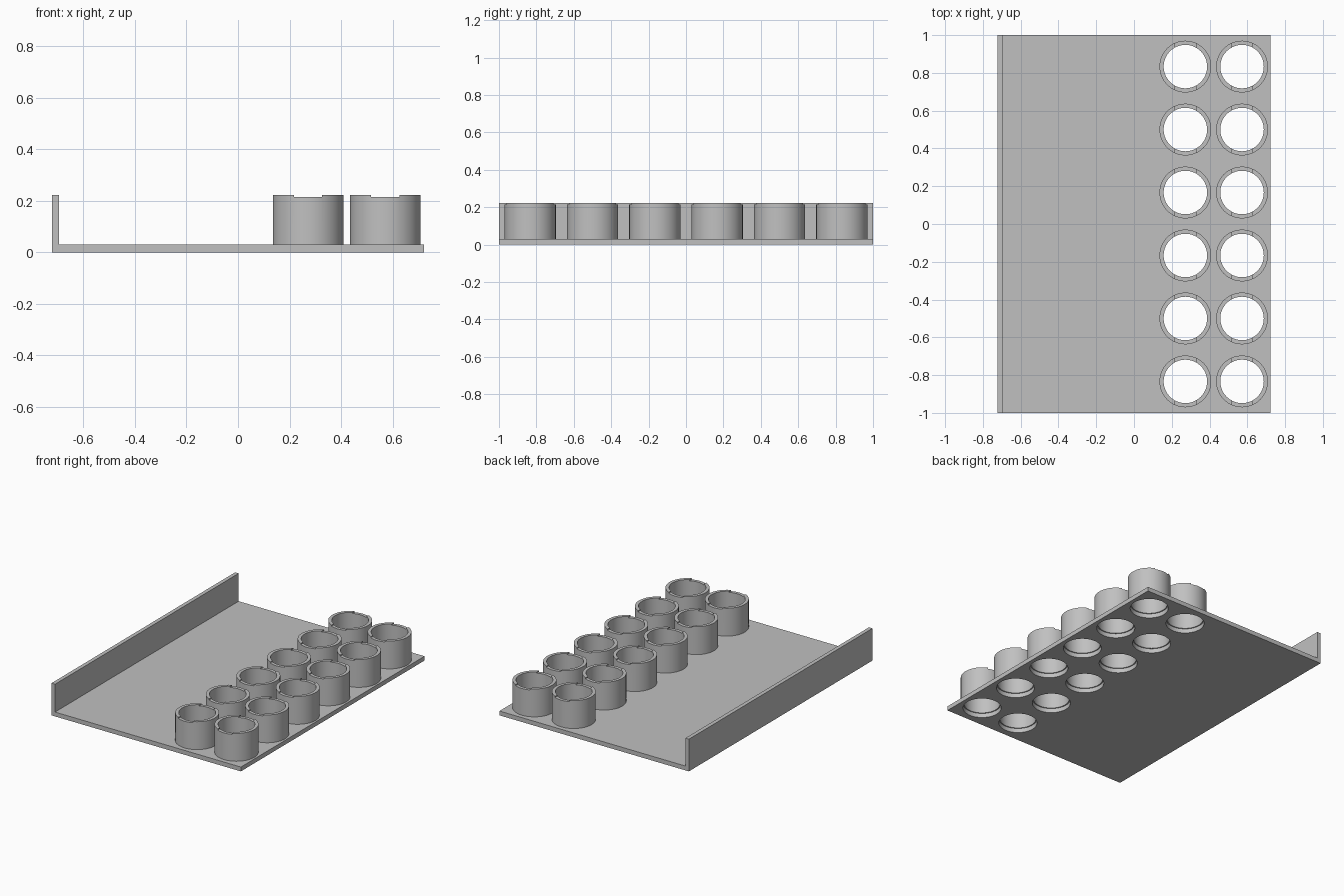
import bpy
import bmesh
import math
from mathutils import Matrix

if "Cube" in bpy.data.objects:
    bpy.data.objects.remove(bpy.data.objects["Cube"], do_unlink=True)

HALF_X, HALF_Y = 0.722, 1.0
FLOOR, TOP = 0.03, 0.222
OUTER, INNER, HOLE = 0.137, 0.115, 0.122
NOTCH_WIDTH, NOTCH_DEPTH = 0.11, 0.008
COLUMNS = (0.272, 0.572)
ROWS = [(i - 2.5) / 3 for i in range(6)]

grey = bpy.data.materials.new("plain grey")
grey.use_nodes = True
colour = (0.53, 0.53, 0.53, 1)
grey.diffuse_color = colour
grey.node_tree.nodes["Principled BSDF"].inputs["Base Color"].default_value = colour


def finish(name, bm):
    mesh = bpy.data.meshes.new(name)
    bmesh.ops.recalc_face_normals(bm, faces=bm.faces[:])
    bm.to_mesh(mesh)
    bm.free()
    mesh.materials.append(grey)
    obj = bpy.data.objects.new(name, mesh)
    bpy.context.collection.objects.link(obj)
    return obj


def select(obj):
    bpy.ops.object.select_all(action="DESELECT")
    obj.select_set(True)
    bpy.context.view_layer.objects.active = obj


def cut(obj, cutter):
    cutter.hide_render = True
    mod = obj.modifiers.new("cut", "BOOLEAN")
    mod.operation = "DIFFERENCE"
    mod.solver = "EXACT"
    mod.object = cutter
    select(obj)
    bpy.ops.object.modifier_apply(modifier=mod.name)
    bpy.data.objects.remove(cutter, do_unlink=True)


def smooth(obj):
    select(obj)
    bpy.ops.object.shade_smooth_by_angle(angle=math.radians(30))


# Base tray: L-shaped profile extruded along its length
WALL = -HALF_X + 0.027
profile = [(-HALF_X, 0), (HALF_X, 0), (HALF_X, FLOOR),
           (WALL, FLOOR), (WALL, TOP), (-HALF_X, TOP)]
bm = bmesh.new()
face = bm.faces.new([bm.verts.new((x, -HALF_Y, z)) for x, z in profile])
side = bmesh.ops.extrude_face_region(bm, geom=[face])["geom"]
moved = [v for v in side if isinstance(v, bmesh.types.BMVert)]
bmesh.ops.translate(bm, verts=moved, vec=(0, 2 * HALF_Y, 0))
tray = finish("tray_with_back_wall", bm)

# Round holes through the tray under every cup
bm = bmesh.new()
for x in COLUMNS:
    for y in ROWS:
        bmesh.ops.create_cone(bm, cap_ends=True, segments=64, radius1=HOLE,
                              radius2=HOLE, depth=0.1,
                              matrix=Matrix.Translation((x, y, 0.01)))
cut(tray, finish("hole_cutter", bm))
smooth(tray)

# Open cup: rectangular wall section spun around the axis
bm = bmesh.new()
section = [(INNER, FLOOR), (OUTER, FLOOR), (OUTER, TOP), (INNER, TOP)]
verts = [bm.verts.new((r, 0, z)) for r, z in section]
edges = [bm.edges.new((verts[i], verts[(i + 1) % 4])) for i in range(4)]
bmesh.ops.spin(bm, geom=verts + edges, axis=(0, 0, 1), cent=(0, 0, 0),
               angle=math.tau, steps=64, use_duplicate=False)
bmesh.ops.remove_doubles(bm, verts=bm.verts[:], dist=0.0001)
cup = finish("cup", bm)

# Shallow notches across the front and back of the rim
bm = bmesh.new()
bmesh.ops.create_cube(bm, size=1)
bmesh.ops.scale(bm, vec=(NOTCH_WIDTH, 0.4, 0.1), verts=bm.verts[:])
bmesh.ops.translate(bm, vec=(0, 0, TOP - NOTCH_DEPTH + 0.05), verts=bm.verts[:])
cut(cup, finish("notch_cutter", bm))
smooth(cup)

# Two columns of six cups
for c, x in enumerate(COLUMNS):
    for r, y in enumerate(ROWS):
        item = cup if c == r == 0 else cup.copy()
        if item is not cup:
            bpy.context.collection.objects.link(item)
        item.name = f"cup_{c + 1}_{r + 1}"
        item.location = (x, y, 0)
